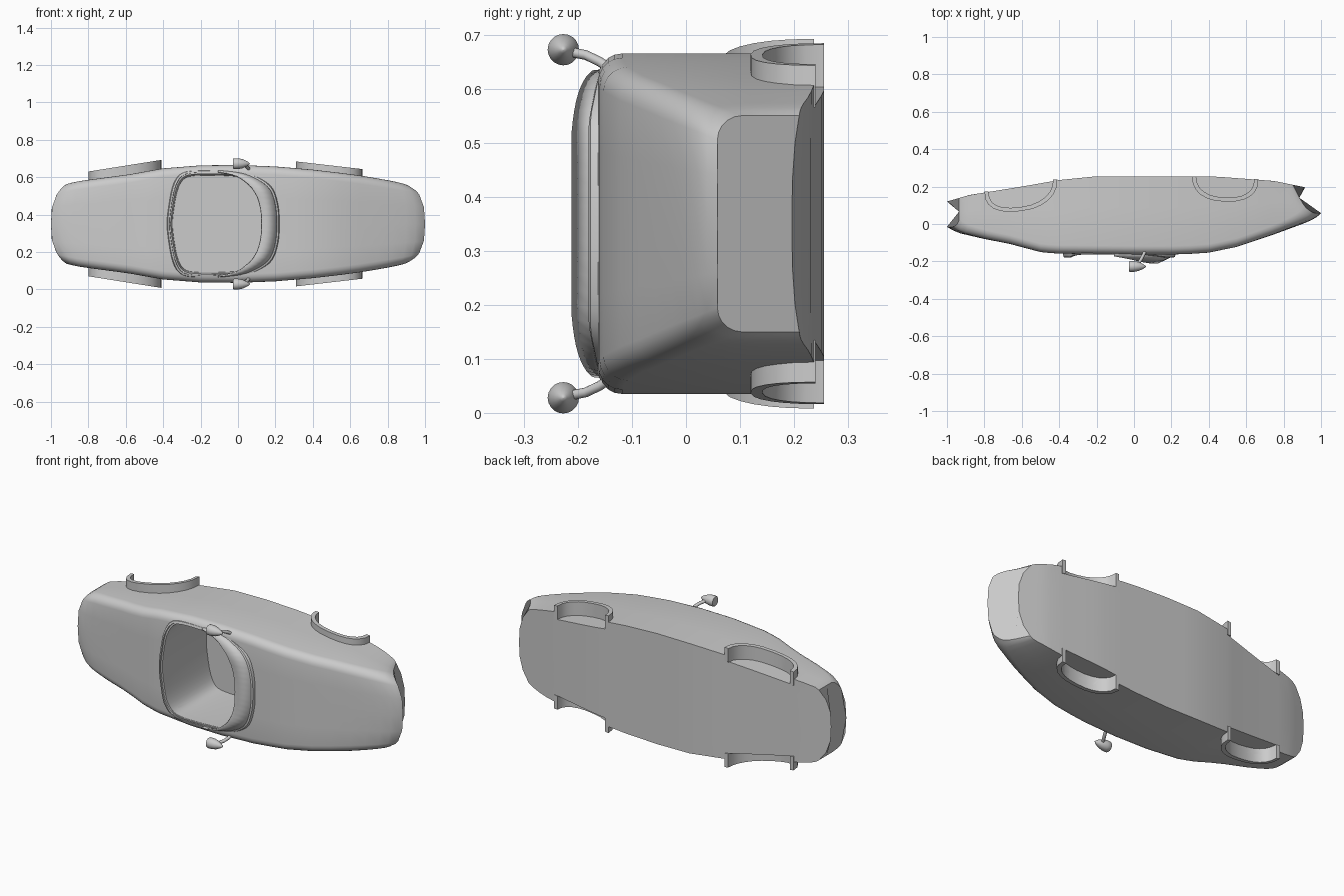
import bpy, math
from mathutils import Vector

if "Cube" in bpy.data.objects:
    bpy.data.objects.remove(bpy.data.objects["Cube"])

MID = 0.35  # the car lies on its side: length = x, up = -y, width = z about MID


def make(name, verts, faces, angle=35):
    me = bpy.data.meshes.new(name)
    me.from_pydata([(x, y, MID + w) for x, y, w in verts], [], faces)
    ob = bpy.data.objects.new(name, me)
    bpy.context.collection.objects.link(ob)
    activate(ob)
    bpy.ops.object.mode_set(mode='EDIT')
    bpy.ops.mesh.select_all(action='SELECT')
    bpy.ops.mesh.normals_make_consistent(inside=False)
    bpy.ops.object.mode_set(mode='OBJECT')
    if angle:
        bpy.ops.object.shade_smooth_by_angle(angle=math.radians(angle))
    return ob


def activate(ob):
    bpy.ops.object.select_all(action='DESELECT')
    ob.select_set(True)
    bpy.context.view_layer.objects.active = ob


def lerp(keys, x):
    if x <= keys[0][0]:
        return keys[0][1]
    for (a, p), (b, q) in zip(keys, keys[1:]):
        if x <= b:
            return p + (q - p) * (x - a) / (b - a)
    return keys[-1][1]


def loft(rings, closed=False, caps=False):
    n = len(rings[0])
    verts = [p for r in rings for p in r]
    faces = []
    m = len(rings)
    for i in range(m if closed else m - 1):
        for j in range(n):
            k, i2 = (j + 1) % n, (i + 1) % m
            faces.append((i * n + j, i * n + k, i2 * n + k, i2 * n + j))
    if caps:
        faces += [tuple(range(n)), tuple(range((m - 1) * n, m * n))]
    return verts, faces


def cut(ob, cutter):
    activate(ob)
    mod = ob.modifiers.new('cut', 'BOOLEAN')
    mod.operation, mod.object, mod.solver = 'DIFFERENCE', cutter, 'EXACT'
    bpy.ops.object.modifier_apply(modifier=mod.name)
    bpy.data.objects.remove(cutter)


# body shell: lofted sections with bowed ends and a slanted tail
TOP = [(-1, -.015), (-.95, -.045), (-.8, -.08), (-.67, -.105), (-.5, -.15), (-.42, -.158),
       (0, -.163), (.25, -.163), (.4, -.153), (.55, -.122), (.75, -.055), (.9, .0), (.97, .03), (1, .058)]
BOTTOM = [(-1, .12), (-.88, .155), (-.6, .2), (-.4, .235), (-.2, .255), (.42, .255), (.75, .23), (.92, .195)]
WIDTH = [(-1, .2), (-.97, .213), (-.9, .226), (-.6, .262), (-.4, .297), (-.2, .313), (0, .315),
         (.2, .307), (.4, .29), (.6, .267), (.9, .223), (.97, .212), (1, .2)]
rings = []
for s in [-1, -.97, -.93, -.88, -.8, -.73, -.67, -.58, -.5, -.45, -.4, -.3, -.2, -.1, 0, .1, .2, .3,
          .4, .48, .55, .65, .75, .83, .9, .95, .98, 1]:
    T, B, W = lerp(TOP, s), lerp(BOTTOM, s), lerp(WIDTH, s)
    r = .045
    half = [(0, B), (W * .4, B), (W * .75, B), (W, B), (W, B - .4 * (B - T))]
    for k in range(6):
        a = k * math.pi / 10
        half.append((W - r * (1 - math.cos(a)), T + r * (1 - math.sin(a))))
    half += [(W * .45, T), (0, T)]
    pts = []
    for w, y in half:
        x = s - math.copysign(.065 * abs(s) ** 6 * abs(w / W) ** 3, s)
        x -= .085 * max(0, (s - .7) / .3) * (y - T) / (B - T)
        pts.append((x, lerp(BOTTOM, x) if y == B else y, w))
    rings.append(pts + [(x, y, -w) for x, y, w in pts[-2:0:-1]])
body = make('body', *loft(rings, caps=True), angle=0)

# cockpit outline, as half points (x, half width)
HALF = [(.222, 0), (.215, .1), (.185, .19), (.12, .245), (.03, .277), (-.1, .287), (-.25, .286),
        (-.315, .265), (-.35, .2), (-.37, .1), (-.38, 0)]


def smooth_half(pts, n=3):
    out = []
    full = [(pts[1][0], -pts[1][1])] + pts + [(pts[-2][0], -pts[-2][1])]
    for i in range(1, len(full) - 2):
        p0, p1, p2, p3 = (Vector(full[i + d]) for d in (-1, 0, 1, 2))
        for k in range(n):
            t = k / n
            out.append(tuple(.5 * (2 * p1 + (p2 - p0) * t + (2 * p0 - 5 * p1 + 4 * p2 - p3) * t * t
                                   + (3 * p1 - p0 - 3 * p2 + p3) * t ** 3)))
    return out + [pts[-1]]


H = smooth_half(HALF)
LOOP = H + [(x, -w) for x, w in H[-2:0:-1]]


def loop_at(scale, y, droop=.0):
    return [((x + .08) * scale - .08, y + droop * max(0, abs(w) - .2), w * scale) for x, w in LOOP]


# hollow cabin
cut(body, make('cabin_cutter', *loft([loop_at(.93, -.3), loop_at(.93, .0), loop_at(.9, .215)], caps=True), angle=0))


# wheel arches: front pair and rear pair
def arch_points(x0, y0, x1, y1, depth, inset=0):
    cx, cy, h = (x0 + x1) / 2, (y0 + y1) / 2, (x1 - x0) / 2
    out = []
    for k in range(13):
        a = math.pi * k / 12
        c, s = -math.cos(a), math.sin(a)
        x = cx + (h - inset) * math.copysign(abs(c) ** .85, c)
        out.append((x, cy + (y1 - y0) / 2 * c - (depth - inset) * s ** .85))
    return out


def prism(name, poly, lo, hi, side, angle=35):
    return make(name, *loft([[(x, y, side * f(x)) for x, y in poly] for f in (lo, hi)], caps=True), angle=angle)


for name, ends, depth, wa, wb in (('front', (-.8, .175, -.41, .237), .137, .28, .342),
                                  ('rear', (.31, .255, .665, .24), .128, .334, .293)):
    outer, inner = arch_points(*ends, depth), arch_points(*ends, depth, .022)

    def rim(x, d=0):
        return wa + (wb - wa) * (x - ends[0]) / (ends[2] - ends[0]) + d
    well = [(inner[0][0], .4)] + inner + [(inner[-1][0], .4)]
    for side, tag in ((1, 'left'), (-1, 'right')):
        prism(f'{name}_{tag}_wheel_arch', outer + inner[::-1], lambda x: rim(x, -.078), rim, side)
        cut(body, prism('well_cutter', well, lambda x: rim(x, -.078), lambda x: rim(x, .1), side, 0))
activate(body)
bpy.ops.object.shade_smooth_by_angle(angle=math.radians(35))

# cockpit rim frame with a stepped section
make('cockpit_rim', *loft([loop_at(1.0, -.125, .3), loop_at(1.0, -.165, .25), loop_at(.985, -.177, .2),
                           loop_at(.955, -.18, .2), loop_at(.95, -.172, .2), loop_at(.925, -.17, .2),
                           loop_at(.925, -.12, .2)], closed=True))

# low wraparound windscreen
base, top = [], []
for x, w in [p for p in [(a, -b) for a, b in H[:0:-1]] + H if p[0] > -.11]:
    f = lerp([(-.1, 0), (.03, .45), (.12, .8), (.185, 1)], x)
    base.append((x - .006, -.165 + .2 * max(0, abs(w) - .2), w * .985))
    top.append((x - .006 - .09 * f, -.172 - .036 * f, w * (.975 - .08 * f)))
n = len(base)
screen = make('windscreen', base + top, [(i, i + 1, n + i + 1, n + i) for i in range(n - 1)])
mod = screen.modifiers.new('thickness', 'SOLIDIFY')
mod.thickness, mod.offset = .008, 0

# door mirrors: bullet pod and curved stalk
for side, tag in ((1, 'left'), (-1, 'right')):
    prof = [(-.026, .001), (-.026, .026), (-.022, .029), (0, .029), (.025, .024), (.045, .015), (.058, .007), (.064, .001)]
    make(f'{tag}_mirror', *loft([[(x, -.227 + r * math.cos(k * math.pi / 10), side * .322 + r * math.sin(k * math.pi / 10))
                                  for k in range(20)] for x, r in prof], caps=True), angle=50)
    cu = bpy.data.curves.new(f'{tag}_mirror_stalk', 'CURVE')
    cu.dimensions, cu.bevel_depth, cu.bevel_resolution, cu.use_fill_caps = '3D', .009, 2, True
    sp = cu.splines.new('POLY')
    sp.points.add(3)
    for p, (x, y, w) in zip(sp.points, [(.062, -.135, .283), (.053, -.16, .3), (.04, -.185, .312), (.022, -.215, .318)]):
        p.co = (x, y, MID + side * w, 1)
    bpy.context.collection.objects.link(bpy.data.objects.new(cu.name, cu))
